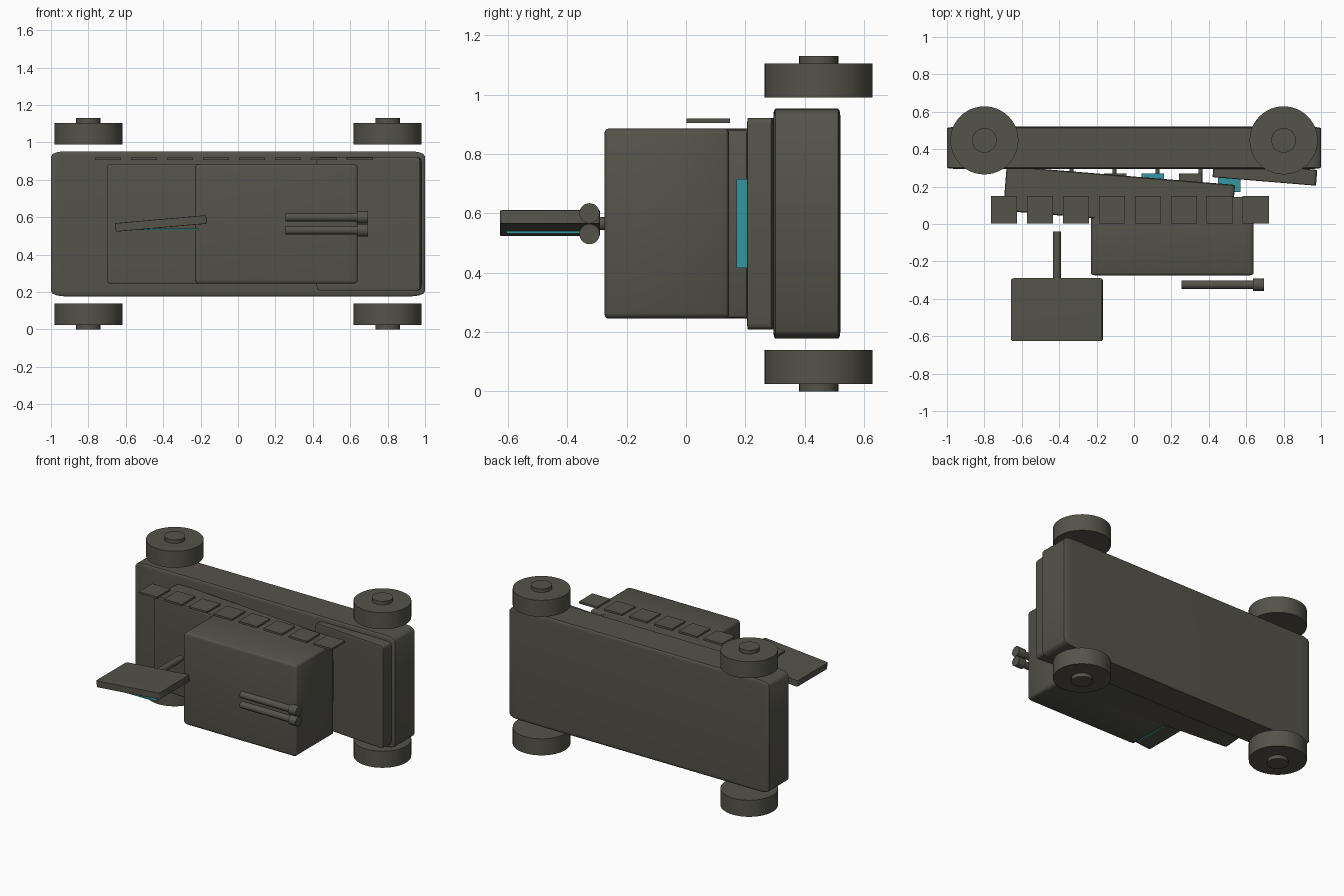
import bpy, bmesh, math
from mathutils import Matrix, Vector

if "Cube" in bpy.data.objects:
    bpy.data.objects.remove(bpy.data.objects["Cube"])


def material(name, rgb):
    m = bpy.data.materials.new(name)
    m.diffuse_color = (*rgb, 1)
    m.use_nodes = True
    m.node_tree.nodes["Principled BSDF"].inputs["Base Color"].default_value = m.diffuse_color
    return m


OLIVE = material("dark olive grey", (0.09, 0.087, 0.067))
TEAL = material("teal screen", (0.035, 0.31, 0.36))


def finish(name, bm, mat, smooth=True):
    me = bpy.data.meshes.new(name)
    bm.to_mesh(me)
    bm.free()
    me.materials.append(mat)
    ob = bpy.data.objects.new(name, me)
    bpy.context.collection.objects.link(ob)
    if smooth:
        bpy.ops.object.select_all(action='DESELECT')
        ob.select_set(True)
        bpy.context.view_layer.objects.active = ob
        bpy.ops.object.shade_smooth_by_angle(angle=math.radians(35))
    return ob


def box(name, centre, size, mat=OLIVE, round_=0.0, axis='Z', degrees=0):
    # unit cube is rounded first, so the rounding stretches with the size
    bm = bmesh.new()
    bmesh.ops.create_cube(bm, size=1)
    if round_:
        bmesh.ops.bevel(bm, geom=bm.edges[:], offset=round_, segments=3,
                        profile=0.5, affect='EDGES')
    bm.transform(Matrix.Translation(centre)
                 @ Matrix.Rotation(math.radians(degrees), 4, axis)
                 @ Matrix.Diagonal((*size, 1)))
    return finish(name, bm, mat, round_ > 0)


def rod(name, start, end, radius, sides=32):
    a, b = Vector(start), Vector(end)
    bm = bmesh.new()
    bmesh.ops.create_cone(bm, cap_ends=True, segments=sides, radius1=radius,
                          radius2=radius, depth=(b - a).length)
    turn = (b - a).to_track_quat('Z', 'Y').to_matrix().to_4x4()
    bm.transform(Matrix.Translation((a + b) / 2) @ turn)
    return finish(name, bm, OLIVE)


MID = 0.565  # middle of the vehicle's width, which runs along z

# main bodies (the vehicle lies on its side, its roof facing -y)
box("chassis", (0, 0.407, MID), (2.0, 0.226, 0.775), round_=0.035)
box("hood", (0.70, 0.27, MID), (0.555, 0.085, 0.712), round_=0.03, degrees=-4.7)
box("sloped_deck", (-0.08, 0.14, MID), (1.225, 0.24, 0.64), round_=0.02, degrees=-4.7)
box("cabin", (0.205, -0.065, MID), (0.87, 0.42, 0.64), round_=0.03)

# wheels with hubs
for end, x in (("rear", -0.8), ("front", 0.8)):
    for side, s in (("lower", -1), ("upper", 1)):
        rod(f"{end}_{side}_wheel", (x, 0.447, MID + s * 0.425),
            (x, 0.447, MID + s * 0.54), 0.182, 48)
        rod(f"{end}_{side}_hub", (x, 0.447, MID + s * 0.53),
            (x, 0.447, MID + s * 0.565), 0.066)

# row of side armour plates
for i in range(8):
    box(f"side_plate_{i + 1}", (-0.695 + i * 0.1923, 0.075, 0.912), (0.14, 0.147, 0.014))

# twin pipes with end caps
for i, z in enumerate((0.53, 0.60)):
    rod(f"pipe_{i + 1}", (0.255, -0.325, z), (0.64, -0.325, z), 0.023)
    rod(f"pipe_cap_{i + 1}", (0.637, -0.325, z), (0.695, -0.325, z), 0.034)

# tilted display panel on its mast
rod("display_mast", (-0.412, -0.30, MID), (-0.412, -0.04, MID), 0.022)
box("display_panel", (-0.412, -0.458, 0.567), (0.488, 0.336, 0.046),
    round_=0.025, axis='Y', degrees=-5)
box("display_screen", (-0.412, -0.48, 0.536), (0.40, 0.25, 0.008), TEAL)

# small inner consoles between deck and chassis
for i, (x, mat) in enumerate(((-0.10, OLIVE), (0.10, TEAL), (0.30, OLIVE), (0.51, TEAL))):
    top = 0.27 if i < 3 else 0.25
    box(f"console_{i + 1}", (x, top - 0.04, MID), (0.12, 0.08, 0.30), mat)
for i, x in enumerate((-0.335, -0.105, 0.125, 0.355)):
    rod(f"console_post_{i + 1}", (x, 0.20, MID), (x, 0.31, MID), 0.011, 16)
